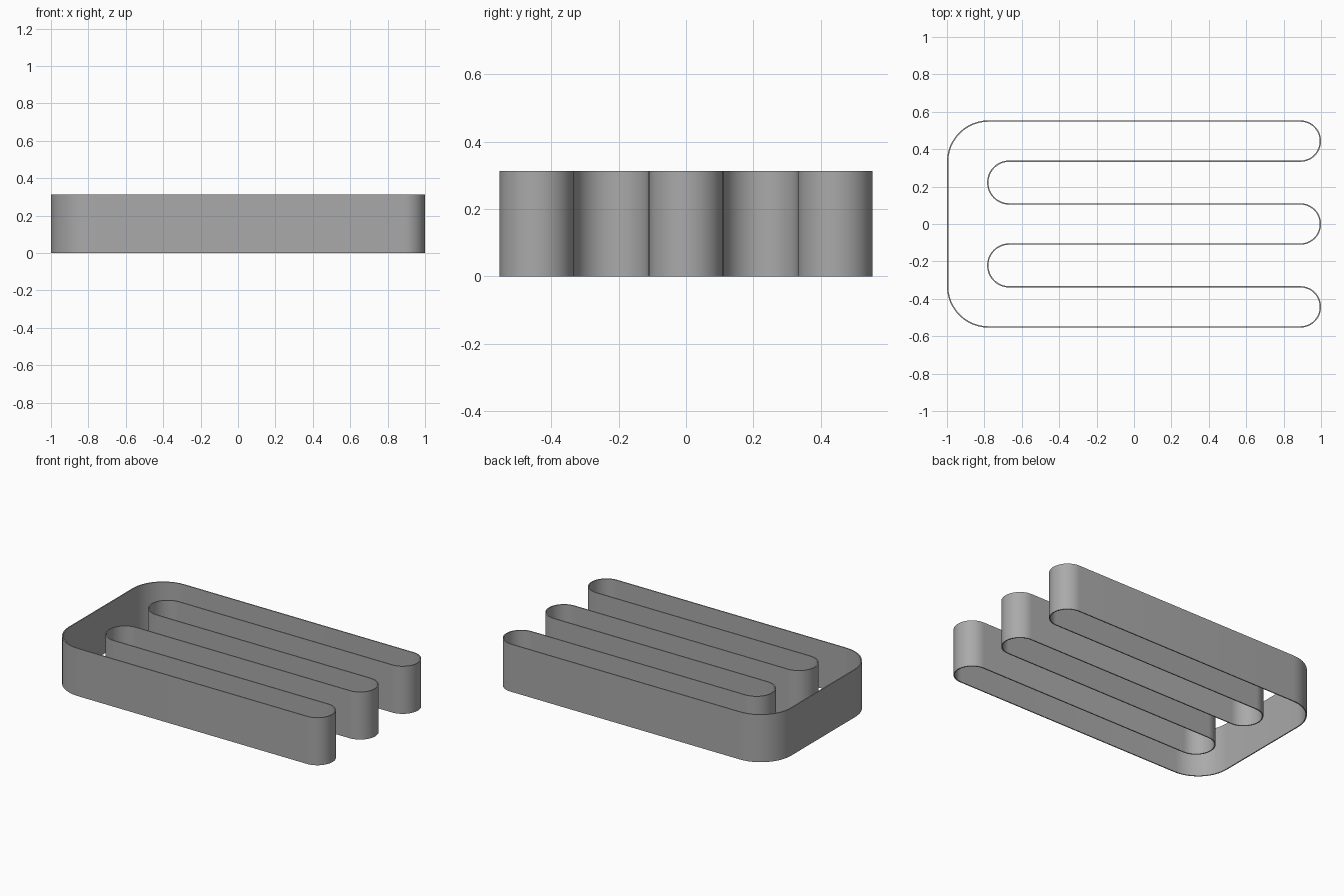
import bpy, bmesh, math

if "Cube" in bpy.data.objects:
    bpy.data.objects.remove(bpy.data.objects["Cube"])

U = 0.2216       # width of each prong and of each gap
R = U / 2
T = 0.007        # wall thickness
H = 0.313        # wall height
N = 24           # segments per half turn

grey = bpy.data.materials.new("plain grey")
grey.diffuse_color = (0.40, 0.40, 0.40, 1)
grey.use_nodes = True
grey.node_tree.nodes["Principled BSDF"].inputs["Base Color"].default_value = grey.diffuse_color


def arc(cx, cy, r, start, sweep):
    """Outer and inner points along one bend; clockwise bends are gap ends."""
    inner = r - T if sweep > 0 else r + T
    n = round(N * abs(sweep) / 180)
    for i in range(n + 1):
        a = math.radians(start + sweep * i / n)
        c, s = math.cos(a), math.sin(a)
        yield (cx + r * c, cy + r * s), (cx + inner * c, cy + inner * s)


# Three-pronged outline, counter-clockwise from the front left corner
pairs = list(arc(-1 + U, -1.5 * U, U, 180, 90))
for k in (-1, 0, 1):
    pairs += arc(1 - R, 2 * k * U, R, -90, 180)                # prong tip
    if k < 1:
        pairs += arc(-1 + U + R, (2 * k + 1) * U, R, -90, -180)  # gap end
pairs += arc(-1 + U, 1.5 * U, U, 90, 90)

# Thin upright wall, open at top and bottom
bm = bmesh.new()
rings = [[bm.verts.new((*o, 0)), bm.verts.new((*o, H)),
          bm.verts.new((*i, H)), bm.verts.new((*i, 0))] for o, i in pairs]
for a, b in zip(rings, rings[1:] + rings[:1]):
    for j in range(4):
        k = (j + 1) % 4
        bm.faces.new((a[j], b[j], b[k], a[k]))
bmesh.ops.recalc_face_normals(bm, faces=bm.faces)
mesh = bpy.data.meshes.new("outline_wall")
bm.to_mesh(mesh)
bm.free()
mesh.materials.append(grey)
wall = bpy.data.objects.new("outline_wall", mesh)
bpy.context.collection.objects.link(wall)
bpy.context.view_layer.objects.active = wall
wall.select_set(True)
bpy.ops.object.shade_smooth_by_angle(angle=math.radians(30))
